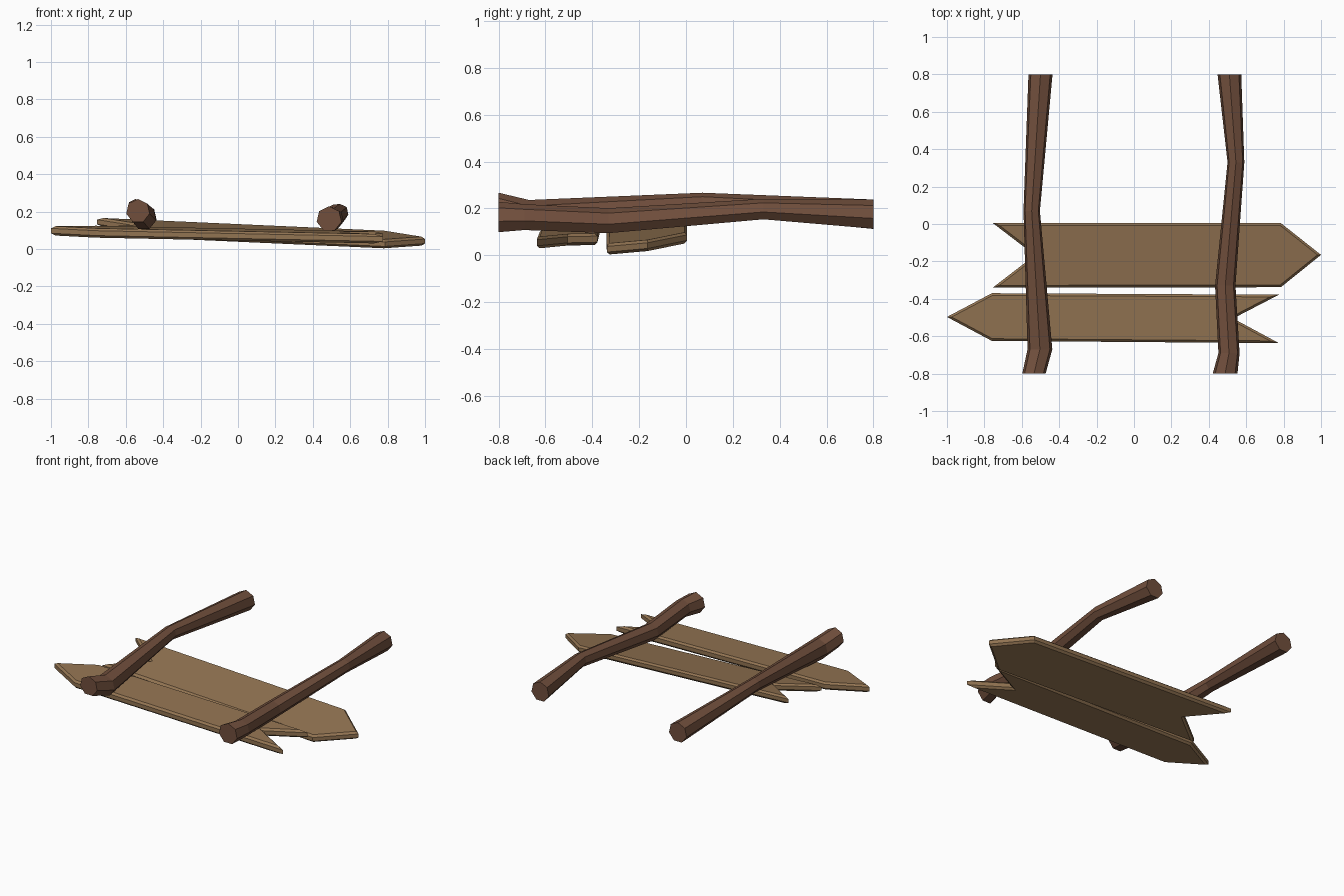
import bpy, bmesh, math

if "Cube" in bpy.data.objects:
    bpy.data.objects.remove(bpy.data.objects["Cube"])


def material(name, rgb):
    m = bpy.data.materials.new(name)
    m.diffuse_color = (*rgb, 1.0)
    m.use_nodes = True
    m.node_tree.nodes["Principled BSDF"].inputs["Base Color"].default_value = m.diffuse_color
    return m


PLANK = material("light plank wood", (0.29, 0.175, 0.085))
POST = material("dark post wood", (0.165, 0.078, 0.046))


def finish(name, bm, mat):
    bmesh.ops.recalc_face_normals(bm, faces=bm.faces)
    me = bpy.data.meshes.new(name)
    bm.to_mesh(me)
    bm.free()
    me.materials.append(mat)
    bpy.context.collection.objects.link(bpy.data.objects.new(name, me))


def plank(name, outline, z0, slope_x, slope_y, thick=0.048, chamfer=0.012):
    """Arrow board with chamfered rims, then sheared so it leans in x and y."""
    bm = bmesh.new()
    face = bm.faces.new([bm.verts.new((x, y, chamfer)) for x, y in outline])
    out = bmesh.ops.extrude_face_region(bm, geom=[face])
    top = [v for v in out["geom"] if isinstance(v, bmesh.types.BMVert)]
    bmesh.ops.translate(bm, verts=top, vec=(0, 0, thick - 2 * chamfer))
    if face.is_valid is False or len(bm.faces) < len(outline) + 2:
        bm.faces.new([v for v in bm.verts if v not in top])
    bmesh.ops.recalc_face_normals(bm, faces=bm.faces)
    bm.normal_update()
    caps = [f for f in bm.faces if abs(f.normal.z) > 0.9]
    bmesh.ops.inset_individual(bm, faces=caps, thickness=chamfer,
                               depth=chamfer, use_even_offset=True)
    for v in bm.verts:
        v.co.z += z0 + slope_x * v.co.x + slope_y * v.co.y
    finish(name, bm, PLANK)


def post(name, path, sides=7):
    """Crooked log: rings (x, y, z, radius) joined along y."""
    bm = bmesh.new()
    rings = []
    for x, y, z, r in path:
        angles = [math.pi / 2 + 2 * math.pi * i / sides for i in range(sides)]
        rings.append([bm.verts.new((x + r * math.cos(a), y, z + r * math.sin(a)))
                      for a in angles])
    for a, b in zip(rings, rings[1:]):
        for i in range(sides):
            j = (i + 1) % sides
            bm.faces.new((a[i], a[j], b[j], b[i]))
    bm.faces.new(rings[0])
    bm.faces.new(rings[-1])
    finish(name, bm, POST)


# Arrow boards: one points right, one points left
plank("upper_arrow_board",
      [(-0.755, 0.005), (0.785, 0.005), (1.0, -0.165),
       (0.785, -0.338), (-0.755, -0.34), (-0.53, -0.167)],
      0.086, -0.045, 0.145)
plank("lower_arrow_board",
      [(-1.0, -0.497), (-0.76, -0.37), (0.775, -0.378),
       (0.53, -0.505), (0.775, -0.637), (-0.76, -0.625)],
      0.082, -0.02, 0.06, thick=0.05)

# Crooked posts
post("left_post", [(-0.535, -0.80, 0.203, 0.064), (-0.503, -0.67, 0.168, 0.068),
                   (-0.547, 0.07, 0.222, 0.045), (-0.50, 0.80, 0.172, 0.066)])
post("right_post", [(0.487, -0.80, 0.160, 0.068), (0.508, -0.69, 0.160, 0.058),
                    (0.488, -0.33, 0.145, 0.056), (0.545, 0.33, 0.195, 0.046),
                    (0.510, 0.80, 0.172, 0.065)])
